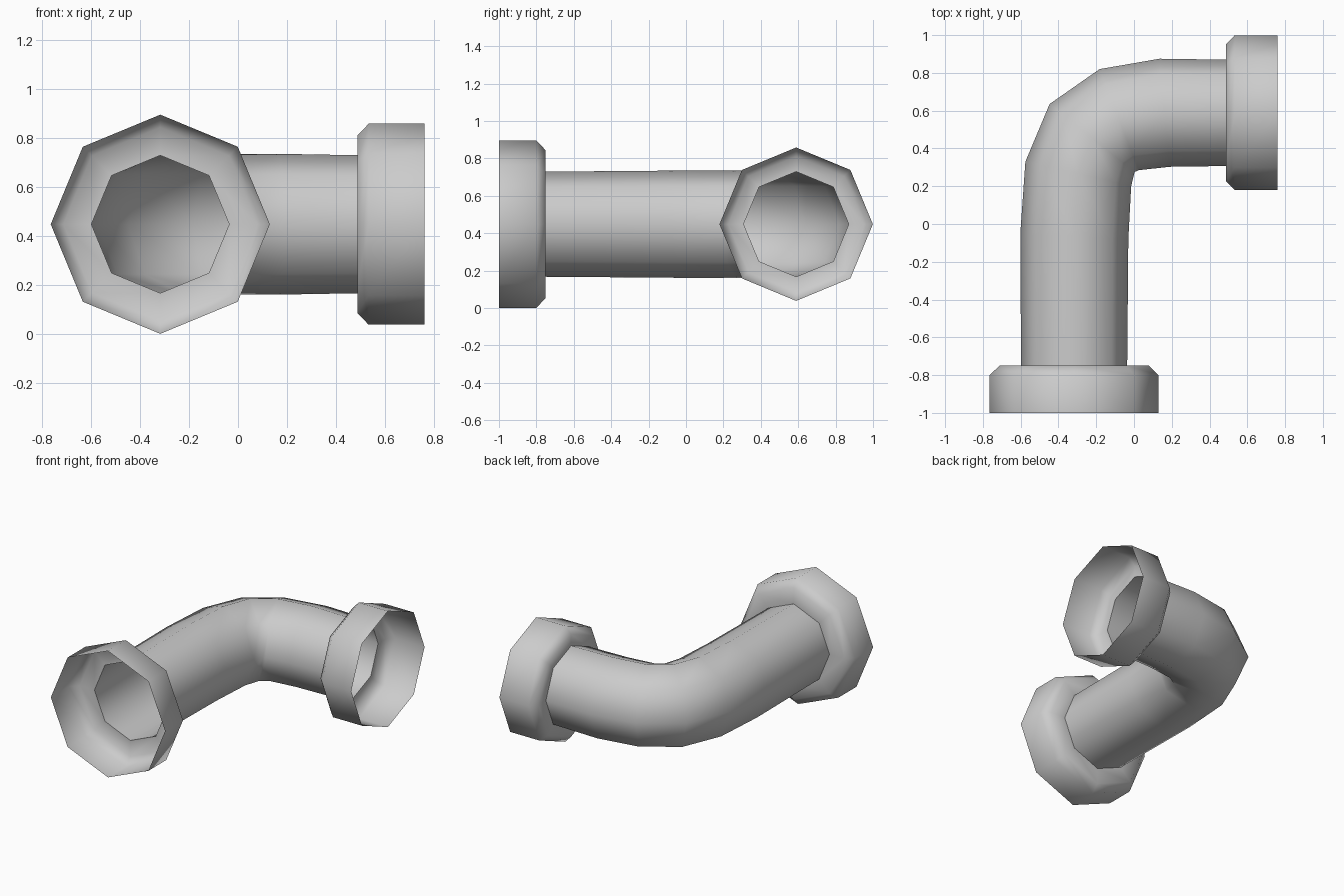
import bpy, bmesh, math
from mathutils import Vector

if "Cube" in bpy.data.objects:
    bpy.data.objects.remove(bpy.data.objects["Cube"])

SIDES = 8
ZC = 0.448


def loft(name, rings):
    """Open octagonal skin; each ring spans from an outer to an inner xy point."""
    bm = bmesh.new()
    loops = []
    for outer, inner in rings:
        o, i = Vector((*outer, ZC)), Vector((*inner, ZC))
        centre, half = (o + i) / 2, (i - o) / 2
        up = Vector((0, 0, half.length))
        loops.append([bm.verts.new(centre + half * math.cos(a) + up * math.sin(a))
                      for a in (2 * math.pi * k / SIDES for k in range(SIDES))])
    for a, b in zip(loops, loops[1:]):
        for k in range(SIDES):
            n = (k + 1) % SIDES
            bm.faces.new((a[k], a[n], b[n], b[k]))
    me = bpy.data.meshes.new(name)
    bm.to_mesh(me)
    bm.free()
    ob = bpy.data.objects.new(name, me)
    bpy.context.collection.objects.link(ob)
    bpy.ops.object.select_all(action='DESELECT')
    ob.select_set(True)
    bpy.context.view_layer.objects.active = ob
    bpy.ops.object.mode_set(mode='EDIT')
    bpy.ops.mesh.select_all(action='SELECT')
    bpy.ops.mesh.flip_normals()
    bpy.ops.object.mode_set(mode='OBJECT')
    bpy.ops.object.shade_smooth_by_angle(angle=math.radians(60))
    # ensure the skin faces away from the pipe axis
    p, c = me.polygons[0], sum((v.co for v in me.vertices[:SIDES]), Vector()) / SIDES
    if name == "elbow_pipe" and p.normal.dot(p.center - c) < 0:
        me.flip_normals()
    return ob


# bent pipe
loft("elbow_pipe", [
    ((-0.598, -0.75), (-0.036, -0.75)),
    ((-0.602, -0.05), (-0.030, -0.08)),
    ((-0.575, 0.33), (-0.015, 0.20)),
    ((-0.447, 0.635), (0.003, 0.275)),
    ((-0.182, 0.82), (0.025, 0.285)),
    ((0.135, 0.875), (0.190, 0.303)),
    ((0.487, 0.870), (0.487, 0.307)),
])

# open front socket: mouth, chamfer, back ring
FX = -0.317
loft("front_socket", [((FX - r, y), (FX + r, y)) for r, y in
                      ((0.281, -0.75), (0.395, -0.75), (0.447, -0.80), (0.447, -1.0))]
     [::-1])

# open side socket
SY = 0.589
loft("side_socket", [((x, SY + r), (x, SY - r)) for r, x in
                     ((0.281, 0.487), (0.362, 0.487), (0.410, 0.533), (0.410, 0.76))])
